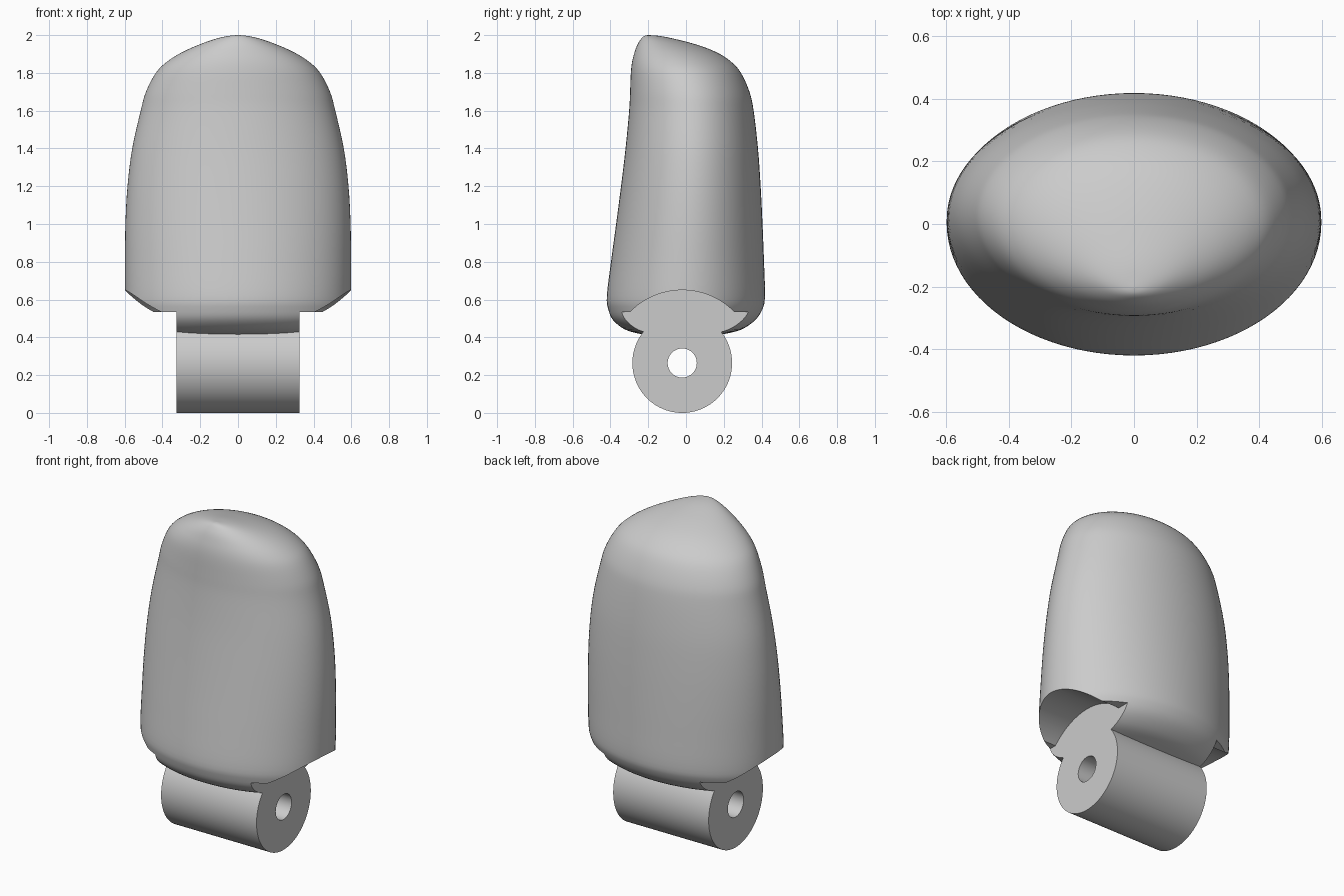
import bpy
import bmesh
from math import cos, sin, tau, radians
from mathutils import Matrix, Vector

default = bpy.data.objects.get("Cube")
if default:
    bpy.data.objects.remove(default, do_unlink=True)

# Single plain grey
grey = bpy.data.materials.new("plain grey")
colour = (0.6, 0.6, 0.6, 1.0)
grey.use_nodes = True
grey.diffuse_color = colour
grey.node_tree.nodes["Principled BSDF"].inputs["Base Color"].default_value = colour

# Hinge dimensions
AXIS_Y, AXIS_Z = -0.02, 0.264
HALF_WIDTH = 0.325
KNUCKLE_R, HOLE_R, CLEAR_R = 0.264, 0.077, 0.386
SHELF_Z = 0.535


def make_object(name, bm):
    bmesh.ops.recalc_face_normals(bm, faces=bm.faces)
    mesh = bpy.data.meshes.new(name)
    bm.to_mesh(mesh)
    bm.free()
    mesh.materials.append(grey)
    obj = bpy.data.objects.new(name, mesh)
    bpy.context.collection.objects.link(obj)
    return obj


def hinge_cylinder(name, radius, x_min, x_max):
    bm = bmesh.new()
    place = Matrix.Translation(((x_min + x_max) / 2, AXIS_Y, AXIS_Z))
    bmesh.ops.create_cone(bm, cap_ends=True, segments=96, radius1=radius,
                          radius2=radius, depth=x_max - x_min,
                          matrix=place @ Matrix.Rotation(radians(90), 4, "Y"))
    return make_object(name, bm)


def box(name, centre, size):
    bm = bmesh.new()
    bmesh.ops.create_cube(bm, size=1, matrix=Matrix.Translation(centre)
                          @ Matrix.Diagonal((*size, 1)))
    return make_object(name, bm)


def combine(target, tool, operation):
    tool.hide_render = True
    mod = target.modifiers.new("combine", "BOOLEAN")
    mod.operation = operation
    mod.solver = "EXACT"
    mod.object = tool
    bpy.context.view_layer.objects.active = target
    bpy.ops.object.modifier_apply(modifier=mod.name)
    bpy.data.objects.remove(tool, do_unlink=True)


def spline(points, steps):
    """Smooth curve through the given section values."""
    result = []
    last = len(points) - 1
    for i in range(last):
        a, b, c, d = (points[min(max(k, 0), last)] for k in range(i - 1, i + 3))
        for s in range(steps):
            t = s / steps
            result.append(b + (c - a) * t / 2 + (a - b * 2.5 + c * 2 - d / 2) * t**2
                          + ((b - c) * 1.5 + (d - a) / 2) * t**3)
    return result + [points[-1]]


# Finger tip sections: height, half width, front, back
sections = [
    (0.415, 0.46, -0.23, 0.19),
    (0.44, 0.52, -0.32, 0.29),
    (0.49, 0.57, -0.385, 0.365),
    (0.55, 0.59, -0.412, 0.405),
    (0.62, 0.597, -0.419, 0.418),
    (0.8, 0.598, -0.397, 0.413),
    (1.0, 0.596, -0.37, 0.405),
    (1.2, 0.585, -0.344, 0.395),
    (1.4, 0.56, -0.32, 0.381),
    (1.6, 0.515, -0.301, 0.358),
    (1.7, 0.487, -0.296, 0.336),
    (1.8, 0.435, -0.292, 0.291),
    (1.86, 0.375, -0.285, 0.238),
    (1.91, 0.295, -0.272, 0.16),
    (1.95, 0.205, -0.257, 0.055),
    (1.98, 0.12, -0.238, -0.06),
    (1.995, 0.055, -0.222, -0.135),
    (2.0, 0.004, -0.204, -0.196),
]
SIDES = 96
bm = bmesh.new()
rings = []
for z, width, front, back in spline([Vector(s) for s in sections], 4):
    middle, depth = (front + back) / 2, (back - front) / 2
    rings.append([bm.verts.new((width * cos(tau * i / SIDES),
                                middle + depth * sin(tau * i / SIDES), z))
                  for i in range(SIDES)])
for low, high in zip(rings, rings[1:]):
    for i in range(SIDES):
        j = (i + 1) % SIDES
        bm.faces.new((low[i], low[j], high[j], high[i]))
bm.faces.new(rings[0])
bm.faces.new(rings[-1])
finger_tip = make_object("finger_tip", bm)

# Clearance on both sides of the knuckle: flat shelf plus round socket
for side in (-1, 1):
    ends = sorted((side * HALF_WIDTH, side * 0.8))
    combine(finger_tip, box("shelf_cutter", (sum(ends) / 2, 0, SHELF_Z - 0.5),
                            (ends[1] - ends[0], 2, 1)), "DIFFERENCE")
    combine(finger_tip, hinge_cylinder("socket_cutter", CLEAR_R, *ends), "DIFFERENCE")

# Hinge knuckle joined to the tip, with the pin hole through it
combine(finger_tip, hinge_cylinder("knuckle", KNUCKLE_R, -HALF_WIDTH, HALF_WIDTH), "UNION")
combine(finger_tip, hinge_cylinder("pin_cutter", HOLE_R, -0.7, 0.7), "DIFFERENCE")

bpy.ops.object.select_all(action="DESELECT")
finger_tip.select_set(True)
bpy.context.view_layer.objects.active = finger_tip
bpy.ops.object.shade_smooth_by_angle(angle=radians(32))
